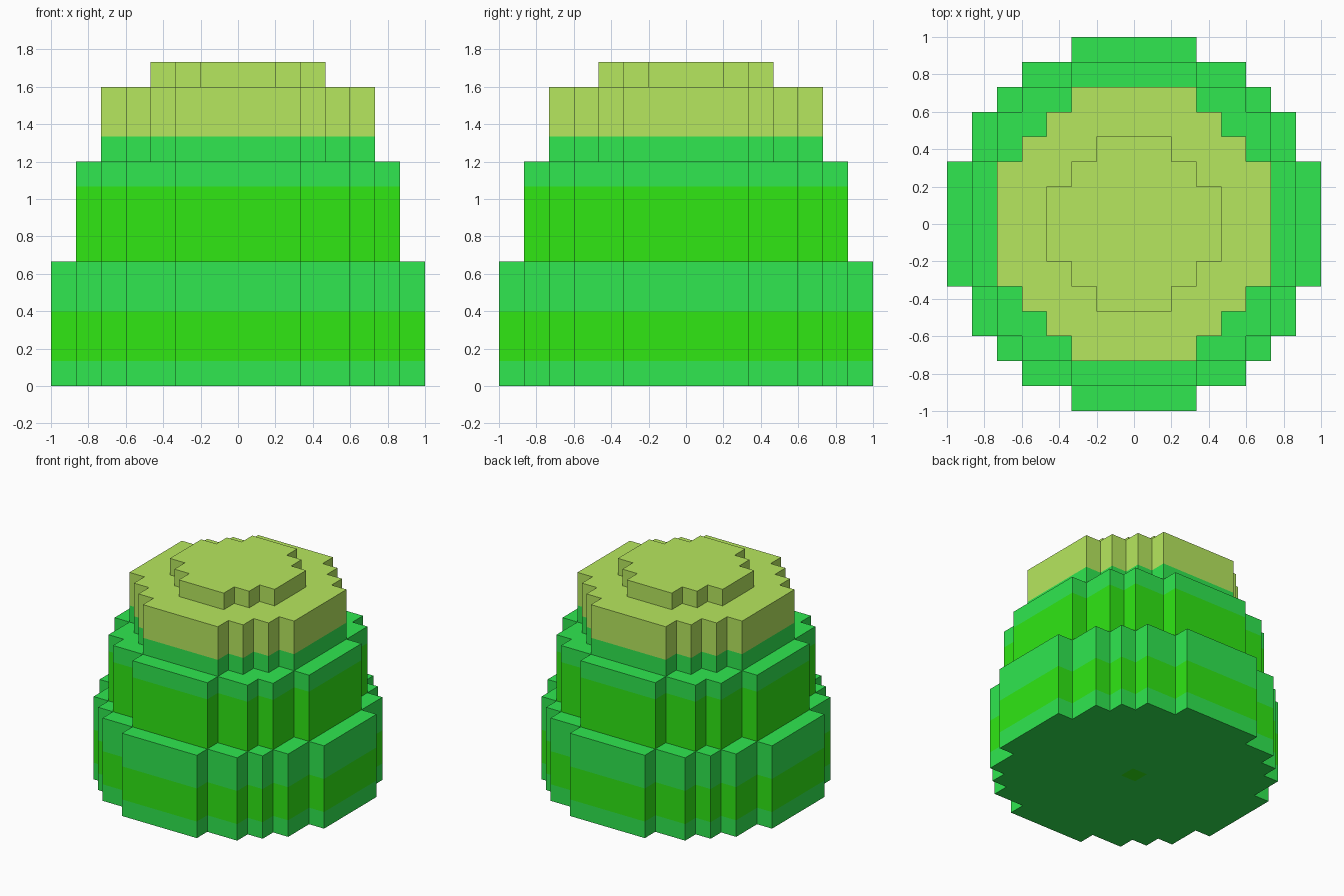
import bpy, bmesh

if "Cube" in bpy.data.objects:
    bpy.data.objects.remove(bpy.data.objects["Cube"])

U = 2 / 15  # size of one block


def material(name, rgb):
    lin = [((c / 255 + 0.055) / 1.055) ** 2.4 for c in rgb]
    m = bpy.data.materials.new(name)
    m.diffuse_color = (*lin, 1)
    m.use_nodes = True
    m.node_tree.nodes["Principled BSDF"].inputs["Base Color"].default_value = m.diffuse_color
    return m


MATS = [material("mid_green", (48, 233, 80)),
        material("bright_green", (48, 233, 20)),
        material("olive_green", (184, 233, 95))]
MID, BRIGHT, OLIVE = range(3)

# name, half width in blocks for each row out from the centre,
# side bands (bottom, top, colour), colour of the top
TIERS = [
    ("bottom_tier", [7, 7, 7, 6, 6, 5, 4, 2], [(0, 1, MID), (1, 3, BRIGHT), (3, 5, MID)], MID),
    ("middle_tier", [6, 6, 6, 5, 5, 4, 2], [(5, 8, BRIGHT), (8, 9, MID)], MID),
    ("upper_tier", [5, 5, 5, 4, 3, 2], [(9, 10, MID), (10, 12, OLIVE)], OLIVE),
    ("crown", [3, 3, 2, 1], [(12, 13, OLIVE)], OLIVE),
]


def cells(rows):
    n = len(rows) - 1
    return {(i, j) for j in range(-n, n + 1)
            for i in range(-rows[abs(j)], rows[abs(j)] + 1)}


def build_tier(name, own, above, bands, top_mat, has_base):
    bm = bmesh.new()

    def quad(points, mat):
        f = bm.faces.new([bm.verts.new((x * U, y * U, z * U)) for x, y, z in points])
        f.material_index = mat

    def flat(i, j, z, mat, up):
        p = [(i - .5, j - .5, z), (i + .5, j - .5, z), (i + .5, j + .5, z), (i - .5, j + .5, z)]
        quad(p if up else p[::-1], mat)

    for i, j in sorted(own):
        # exposed top ledge
        if (i, j) not in above:
            flat(i, j, bands[-1][1], top_mat, True)
        # underside with a small centre square
        if has_base:
            flat(i, j, 0, BRIGHT if (i, j) == (0, 0) else MID, False)
        # banded outer walls
        for dx, dy in ((1, 0), (-1, 0), (0, 1), (0, -1)):
            if (i + dx, j + dy) in own:
                continue
            cx, cy = i + dx / 2, j + dy / 2
            ax, ay = cx + dy / 2, cy - dx / 2
            bx, by = cx - dy / 2, cy + dx / 2
            for lo, hi, mat in bands:
                quad([(ax, ay, lo), (bx, by, lo), (bx, by, hi), (ax, ay, hi)], mat)

    bmesh.ops.remove_doubles(bm, verts=bm.verts, dist=1e-4)
    mesh = bpy.data.meshes.new(name)
    bm.to_mesh(mesh)
    bm.free()
    for m in MATS:
        mesh.materials.append(m)
    bpy.context.collection.objects.link(bpy.data.objects.new(name, mesh))


# stack the tiers, each one covering the middle of the tier below
for k, (name, rows, bands, top_mat) in enumerate(TIERS):
    above = cells(TIERS[k + 1][1]) if k + 1 < len(TIERS) else set()
    build_tier(name, cells(rows), above, bands, top_mat, k == 0)
